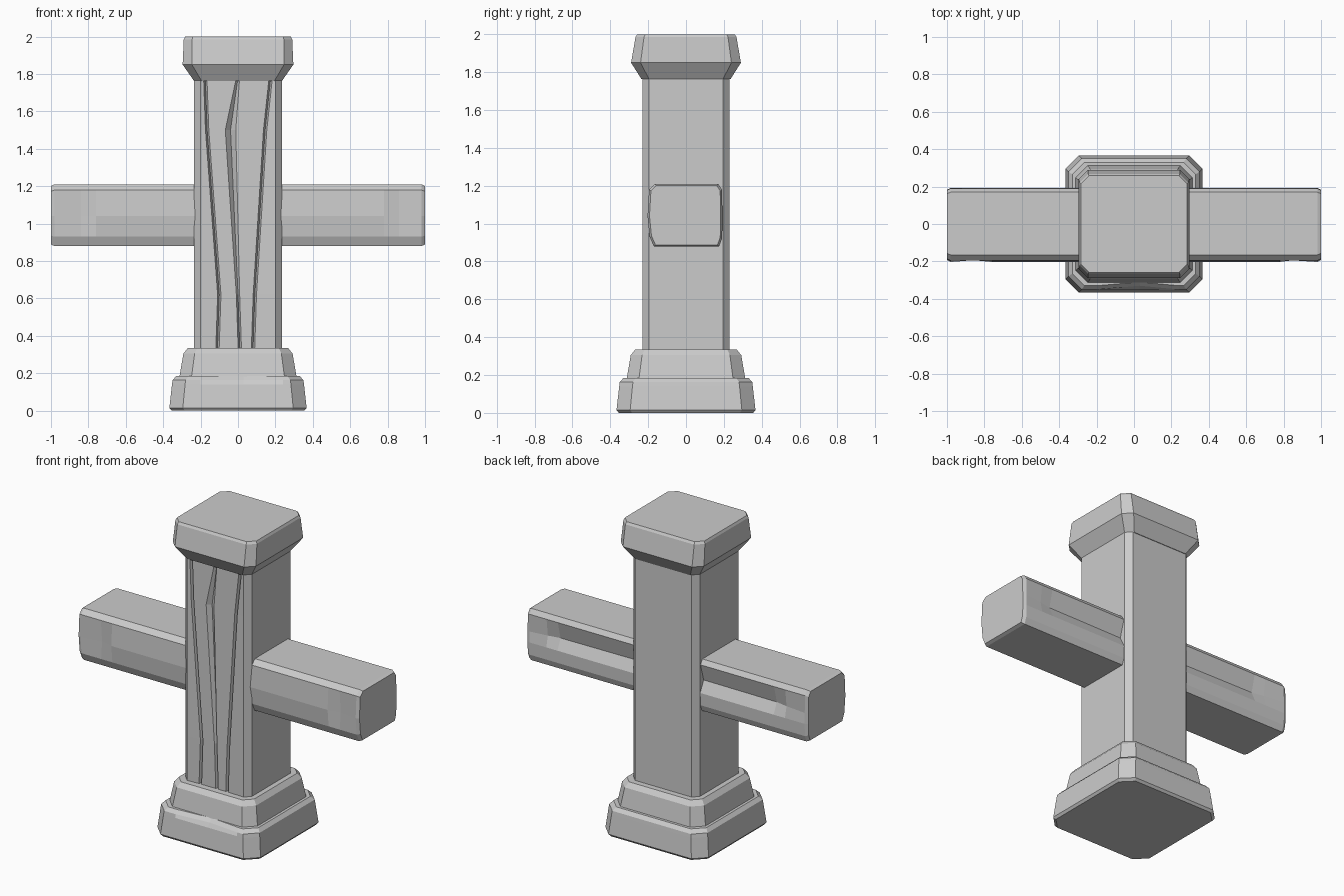
import bpy, bmesh

if "Cube" in bpy.data.objects:
    bpy.data.objects.remove(bpy.data.objects["Cube"])


def loft(name, rings):
    """Skin a closed solid through rings with equal point counts."""
    bm = bmesh.new()
    loops = [[bm.verts.new(p) for p in ring] for ring in rings]
    n = len(loops[0])
    for a, b in zip(loops, loops[1:]):
        for i in range(n):
            j = (i + 1) % n
            bm.faces.new((a[i], a[j], b[j], b[i]))
    bm.faces.new(loops[0][::-1])
    bm.faces.new(loops[-1])
    bmesh.ops.recalc_face_normals(bm, faces=bm.faces)
    mesh = bpy.data.meshes.new(name)
    bm.to_mesh(mesh)
    bm.free()
    obj = bpy.data.objects.new(name, mesh)
    bpy.context.collection.objects.link(obj)
    return obj


def octagon(z, hx, hy, c, front=(), cx=0.0, cy=0.0):
    """Rectangle with cut corners; front adds (x, inset) points on the -y side."""
    pts = [(-hx + c, -hy)]
    pts += [(x, -hy + inset) for x, inset in front]
    pts += [(hx - c, -hy), (hx, -hy + c), (hx, hy - c), (hx - c, hy),
            (-hx + c, hy), (-hx, hy - c), (-hx, -hy + c)]
    return [(cx + x, cy + y, z) for x, y in pts]


# Bottom base tier, with a chipped upper front edge
def chip(depth):
    return [(-0.2, 0), (0.03, depth), (0.24, 0)]


loft("base_lower", [
    octagon(0.0, 0.355, 0.355, 0.07, chip(0)),
    octagon(0.015, 0.367, 0.367, 0.072, chip(0)),
    octagon(0.14, 0.353, 0.353, 0.07, chip(0)),
    octagon(0.163, 0.35, 0.35, 0.07, chip(0.02)),
    octagon(0.185, 0.33, 0.33, 0.065, chip(0.02)),
])

# Upper base tier
loft("base_upper", [
    octagon(0.17, 0.315, 0.315, 0.065),
    octagon(0.305, 0.292, 0.292, 0.06),
    octagon(0.335, 0.268, 0.268, 0.05),
])

# Shaft, with three slanting cracks down the front
cracks = [  # z, then left, middle and right crack positions
    (0.32, -0.11, 0.01, 0.08),
    (0.62, -0.10, 0.00, 0.09),
    (1.50, -0.165, -0.04, 0.145),
    (1.78, -0.175, 0.00, 0.175),
]
shaft = []
for z, *centres in cracks:
    front = []
    for k, x in enumerate(centres):
        w = 0.028 if (k == 1 and z == 1.50) else 0.009
        front += [(x - w, 0.004), (x, 0.025), (x + w, 0.004)]
    shaft.append(octagon(z, 0.236, 0.231, 0.035, front))
loft("shaft", shaft)

# Flared cap
loft("cap", [
    octagon(1.763, 0.235, 0.235, 0.04),
    octagon(1.85, 0.296, 0.29, 0.05),
    octagon(1.985, 0.29, 0.267, 0.045),
    octagon(2.0, 0.283, 0.258, 0.042),
])


# Crossbeam, with worn dents on the front and a groove along the back
def beam_ring(x, dent, groove, shrink=1.0):
    pts = [(-0.165, 1.21), (-0.195, 1.18), (-0.203 + dent, 1.04),
           (-0.192, 0.93), (-0.17, 0.88), (0.175, 0.88), (0.19, 0.92),
           (0.193, 1.0), (0.192 - groove, 1.07), (0.19, 1.18), (0.17, 1.21)]
    return [(x, y * shrink, 1.045 + (z - 1.045) * shrink) for y, z in pts]


loft("crossbeam", [
    beam_ring(-1.0, 0, 0, 0.95),
    beam_ring(-0.98, 0, 0),
    beam_ring(-0.84, 0.02, 0.015),
    beam_ring(-0.76, 0, 0.03),
    beam_ring(-0.24, 0, 0.035),
    beam_ring(0.24, 0, 0.035),
    beam_ring(0.78, 0, 0.03),
    beam_ring(0.86, 0.02, 0.015),
    beam_ring(0.98, 0, 0),
    beam_ring(1.0, 0, 0, 0.95),
])
